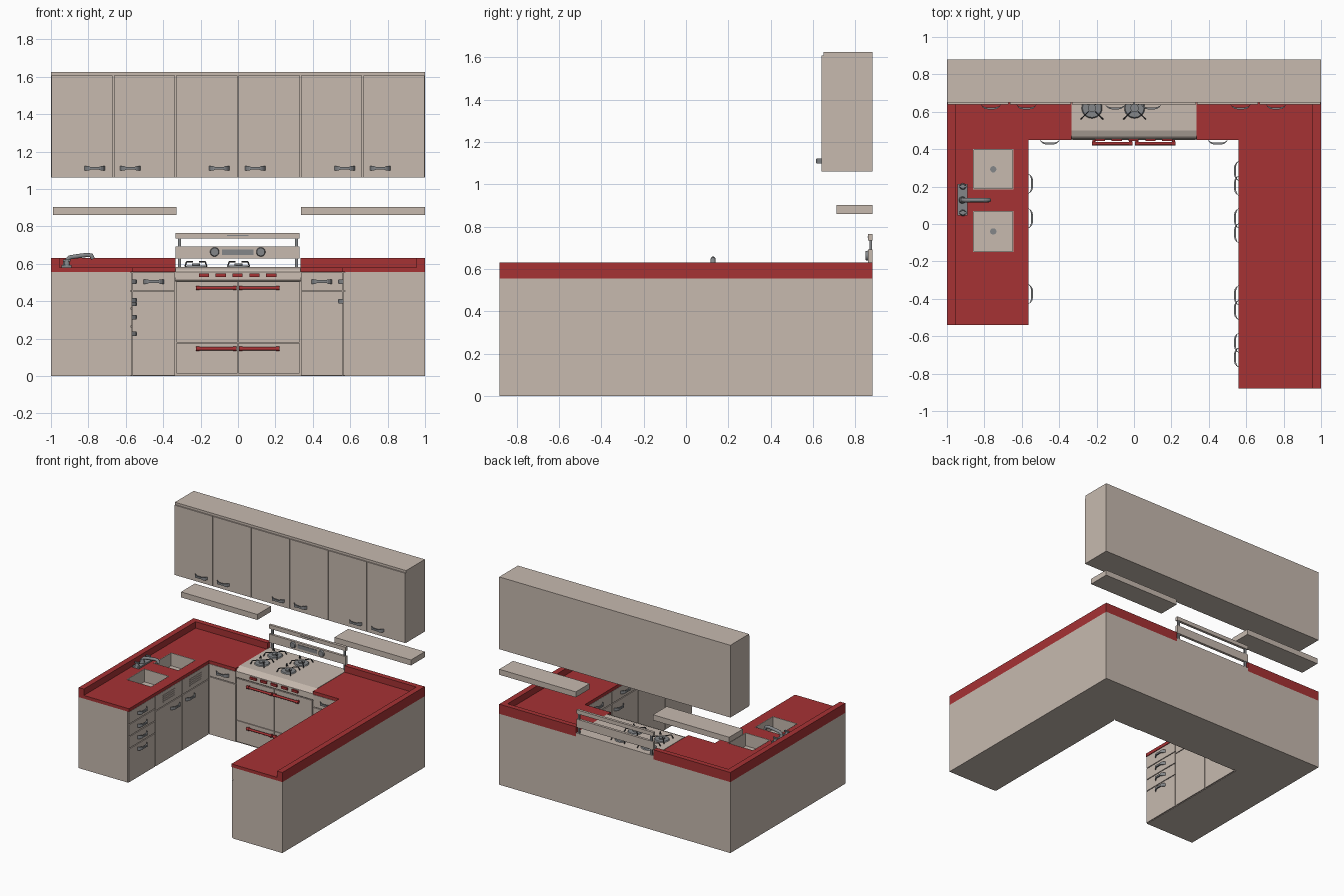
import bpy, bmesh, math
from mathutils import Vector

if "Cube" in bpy.data.objects:
    bpy.data.objects.remove(bpy.data.objects["Cube"])


def material(name, rgb):
    m = bpy.data.materials.new(name)
    m.diffuse_color = (*rgb, 1)
    m.use_nodes = True
    m.node_tree.nodes["Principled BSDF"].inputs["Base Color"].default_value = m.diffuse_color
    return m


BEIGE = material("warm_beige", (0.57, 0.49, 0.43))
RED = material("counter_red", (0.38, 0.032, 0.034))
GREY = material("metal_grey", (0.23, 0.24, 0.25))
DARK = material("burner_dark", (0.07, 0.07, 0.075))


def finish(name, bm, mat):
    bmesh.ops.recalc_face_normals(bm, faces=bm.faces)
    me = bpy.data.meshes.new(name)
    bm.to_mesh(me)
    bm.free()
    me.materials.append(mat)
    ob = bpy.data.objects.new(name, me)
    bpy.context.collection.objects.link(ob)
    return ob


def add_box(bm, x0, x1, y0, y1, z0, z1):
    vs = bmesh.ops.create_cube(bm, size=1)["verts"]
    for v in vs:
        v.co = (x0 if v.co.x < 0 else x1, y0 if v.co.y < 0 else y1, z0 if v.co.z < 0 else z1)


def box(name, x0, x1, y0, y1, z0, z1, mat):
    bm = bmesh.new()
    add_box(bm, x0, x1, y0, y1, z0, z1)
    return finish(name, bm, mat)


def prism(name, pts, vec, mat):
    """Flat outline extruded along vec."""
    bm = bmesh.new()
    f = bm.faces.new([bm.verts.new(p) for p in pts])
    ext = bmesh.ops.extrude_face_region(bm, geom=[f])
    bmesh.ops.translate(bm, vec=vec, verts=[g for g in ext["geom"] if isinstance(g, bmesh.types.BMVert)])
    return finish(name, bm, mat)


def smooth(ob):
    bpy.ops.object.select_all(action="DESELECT")
    ob.select_set(True)
    bpy.context.view_layer.objects.active = ob
    bpy.ops.object.shade_smooth_by_angle()


def rod(name, a, b, r, mat, r2=None, sides=16):
    a, b = Vector(a), Vector(b)
    bm = bmesh.new()
    bmesh.ops.create_cone(bm, cap_ends=True, segments=sides, radius1=r,
                          radius2=r if r2 is None else r2, depth=(b - a).length)
    q = (b - a).to_track_quat("Z", "Y")
    for v in bm.verts:
        v.co = q @ v.co + (a + b) / 2
    ob = finish(name, bm, mat)
    smooth(ob)
    return ob


# Cabinet front planes: normal axis, position, outward sign
FACES = {"left": (0, -0.567, 1), "right": (0, 0.562, -1), "back": (1, 0.452, -1), "upper": (1, 0.64, -1)}
T = 0.009


def panel(face, a0, a1, z0, z1, name="door", t=T, out=0):
    ax, p, s = FACES[face]
    n0, n1 = sorted((p - s * t + s * out, p + s * out))
    g = 0.003
    a0, a1, z0, z1 = a0 + g, a1 - g, z0 + g, z1 - g
    r = (n0, n1, a0, a1) if ax == 0 else (a0, a1, n0, n1)
    return box(f"{face}_{name}", *r, z0, z1, BEIGE)


def handle(face, a, z):
    """Bowed pull, tall at the ends and slim in the middle."""
    ax, p, s = FACES[face]
    bm = bmesh.new()
    rings, n = [], 10
    for i in range(n + 1):
        u = -1 + 2 * i / n
        o, inn = 0.027 * (1 - u ** 4), 0.018 * (1 - u ** 4) - 0.001
        h = 0.012 if abs(u) > 0.45 else 0.007
        ring = []
        for d, hz in ((o, -h), (o, h), (inn, h), (inn, -h)):
            co = (p + s * d, a + u * 0.055, z + hz) if ax == 0 else (a + u * 0.055, p + s * d, z + hz)
            ring.append(bm.verts.new(co))
        rings.append(ring)
    for r0, r1 in zip(rings, rings[1:]):
        for k in range(4):
            bm.faces.new((r0[k], r0[(k + 1) % 4], r1[(k + 1) % 4], r1[k]))
    bm.faces.new(rings[0])
    bm.faces.new(rings[-1])
    finish(f"{face}_handle", bm, GREY)


# Base carcass, U-shaped
L, R, B = -0.567 - T, 0.562 + T, 0.452 + T
carcass = prism("base_carcass", [(-1, -0.54, 0), (L, -0.54, 0), (L, B, 0), (R, B, 0), (R, -0.88, 0),
                                 (1, -0.88, 0), (1, 0.88, 0), (-1, 0.88, 0)], (0, 0, 0.555), BEIGE)

# Countertops with raised rims
CT = 0.58
left_top = prism("left_counter", [(x, y, 0.555) for x, y in
                 [(-1, -0.54), (-0.565, -0.54), (-0.565, 0.45), (-0.335, 0.45), (-0.335, 0.88), (-1, 0.88)]],
                 (0, 0, CT - 0.555), RED)
prism("right_counter", [(x, y, 0.555) for x, y in
      [(1, -0.88), (0.56, -0.88), (0.56, 0.45), (0.335, 0.45), (0.335, 0.88), (1, 0.88)]],
      (0, 0, CT - 0.555), RED)
box("left_rim", -1, -0.955, -0.54, 0.88, CT, 0.63, RED)
box("right_rim", 0.955, 1, -0.88, 0.88, CT, 0.63, RED)
for s in (-1, 1):
    x0, x1 = sorted((s * 0.335, s * 0.955))
    box("back_rim", x0, x1, 0.84, 0.88, CT, 0.63, RED)

# Sink cut-outs, basins and drains
SINKS = [(-0.86, -0.645, 0.185, 0.40), (-0.86, -0.645, -0.15, 0.07)]
bm = bmesh.new()
for sk in SINKS:
    add_box(bm, *sk, 0.46, 0.7)
cutter = finish("sink_cutter", bm, BEIGE)
cutter.hide_render = True
for ob in (carcass, left_top):
    md = ob.modifiers.new("sink_cut", "BOOLEAN")
    md.operation, md.object, md.solver = "DIFFERENCE", cutter, "EXACT"
    bpy.context.view_layer.objects.active = ob
    bpy.ops.object.modifier_apply(modifier=md.name)
bpy.data.objects.remove(cutter)
for sk in SINKS:
    bm = bmesh.new()
    add_box(bm, *sk, 0.46, CT + 0.001)
    bm.normal_update()
    top = max(bm.faces, key=lambda f: f.calc_center_median().z)
    bmesh.ops.inset_region(bm, faces=[top], thickness=0.005)
    ext = bmesh.ops.extrude_face_region(bm, geom=[top])
    bmesh.ops.translate(bm, vec=(0, 0, -0.1), verts=[g for g in ext["geom"] if isinstance(g, bmesh.types.BMVert)])
    bmesh.ops.delete(bm, geom=[top], context="FACES_ONLY") if top.is_valid else None
    finish("sink_basin", bm, BEIGE)
    cx, cy = (sk[0] + sk[1]) / 2, (sk[2] + sk[3]) / 2
    rod("sink_drain", (cx, cy, 0.475), (cx, cy, 0.485), 0.017, GREY)

# Tap: base plate, curved spout, two valves
box("tap_plate", -0.945, -0.89, 0.045, 0.215, CT, 0.592, GREY)
cu = bpy.data.curves.new("tap_spout", "CURVE")
cu.dimensions, cu.bevel_depth, cu.bevel_resolution, cu.use_fill_caps = "3D", 0.012, 3, True
sp = cu.splines.new("POLY")
path = [(-0.918, 0.585), (-0.915, 0.62), (-0.90, 0.634), (-0.86, 0.64), (-0.81, 0.647), (-0.785, 0.645), (-0.775, 0.625)]
sp.points.add(len(path) - 1)
for pt, (x, z) in zip(sp.points, path):
    pt.co = (x, 0.128, z, 1)
cu.materials.append(GREY)
bpy.context.collection.objects.link(bpy.data.objects.new("tap_spout", cu))
rod("tap_collar", (-0.918, 0.128, 0.585), (-0.918, 0.128, 0.62), 0.02, GREY, 0.014)
for y in (0.06, 0.2):
    rod("tap_valve", (-0.915, y, 0.585), (-0.915, y, 0.615), 0.018, GREY, 0.012)
    box("tap_lever", -0.935, -0.895, y - 0.006, y + 0.006, 0.612, 0.622, GREY)

# Left run: four drawers, two doors with vents
zs = [0.0, 0.265, 0.36, 0.455, 0.555]
for z0, z1, hz in zip(zs, zs[1:], (0.225, 0.315, 0.405, 0.505)):
    panel("left", -0.54, -0.21, z0, z1, "drawer")
    handle("left", -0.375, hz)
for y0, hy in ((-0.21, 0.03), (0.12, 0.215)):
    panel("left", y0, y0 + 0.33, 0, 0.435)
    panel("left", y0, y0 + 0.33, 0.435, 0.555, "vent_panel")
    handle("left", hy, 0.385)
    for i in range(4):
        z = 0.465 + i * 0.016
        panel("left", y0 + 0.09, y0 + 0.24, z, z + 0.014, "vent_slat", 0.004, 0.003)

# Right run: four units of drawer over door
for i, hy in enumerate((-0.635, -0.46, 0.03, 0.205)):
    y0 = -0.88 + i * 0.3325
    panel("right", y0, y0 + 0.3325, 0.455, 0.555, "drawer")
    panel("right", y0, y0 + 0.3325, 0, 0.455)
    handle("right", y0 + 0.166, 0.505)
    handle("right", hy, 0.40)

# Back run units beside the stove
for x0, x1 in ((-0.566, -0.335), (0.335, 0.561)):
    panel("back", x0, x1, 0.455, 0.555, "drawer")
    panel("back", x0, x1, 0, 0.455)
    handle("back", (x0 + x1) / 2, 0.505)

# Wall cabinet with six doors
box("wall_cabinet", -1, 1, 0.649, 0.88, 1.06, 1.625, BEIGE)
for i, hx in enumerate((-0.765, -0.575, -0.10, 0.092, 0.57, 0.76)):
    panel("upper", -1 + i / 3, -1 + (i + 1) / 3, 1.058, 1.61)
    handle("upper", hx, 1.11)

# Wall shelves
box("left_shelf", -0.99, -0.33, 0.71, 0.88, 0.86, 0.903, BEIGE)
box("right_shelf", 0.337, 1, 0.71, 0.88, 0.86, 0.903, BEIGE)

# Stove body with sloped control front
prism("stove_body", [(-0.335, y, z) for y, z in [(0.458, 0.005), (0.458, 0.505), (0.452, 0.512), (0.455, 0.556),
      (0.468, 0.57), (0.50, 0.583), (0.88, 0.583), (0.88, 0.005)]], (0.67, 0, 0), BEIGE)
for x0, x1 in ((-0.33, 0), (0, 0.33)):
    for z0, z1, hz in ((0.01, 0.178, 0.145), (0.178, 0.508, 0.47)):
        box("oven_door", x0 + 0.002, x1 - 0.002, 0.448, 0.46, z0 + 0.002, z1 - 0.002, BEIGE)
        a, b = (-0.225, -0.008) if x1 == 0 else (0.005, 0.222)
        rod("oven_handle", (a, 0.43, hz), (b, 0.43, hz), 0.009, RED)
        for x in (a + 0.01, b - 0.01):
            rod("oven_handle_post", (x, 0.43, hz), (x, 0.452, hz), 0.008, RED)
            rod("oven_handle_end", (x - 0.01, 0.43, hz), (x + 0.01, 0.43, hz), 0.0115, RED)
for i in range(5):
    x = -0.182 + i * 0.09
    box("stove_knob", x - 0.027, x + 0.027, 0.443, 0.458, 0.53, 0.548, RED)

# Burners with cross grates
for bx in (-0.225, 0.003):
    for by in (0.62, 0.78):
        rod("burner_plate", (bx, by, 0.582), (bx, by, 0.590), 0.056, GREY, 0.05, 24)
        rod("burner_cap", (bx, by, 0.59), (bx, by, 0.60), 0.022, GREY)
        for k in range(4):
            an = math.pi / 4 + k * math.pi / 2
            c, s = math.cos(an), math.sin(an)
            p = [(bx + c * r, by + s * r, z) for r, z in ((0.083, 0.585), (0.07, 0.611), (0.025, 0.611))]
            rod("grate_leg", p[0], p[1], 0.004, DARK, sides=6)
            rod("grate_arm", p[1], p[2], 0.004, DARK, sides=6)

# Stove backguard: posts, dial panel, top ledge
for x in (-0.313, 0.313):
    box("guard_post", x - 0.008, x + 0.008, 0.866, 0.878, 0.58, 0.737, GREY)
box("guard_panel", -0.335, 0.33, 0.86, 0.88, 0.628, 0.692, BEIGE)
box("guard_ledge", -0.335, 0.33, 0.86, 0.88, 0.735, 0.765, BEIGE)
box("ledge_inlay", -0.06, 0.055, 0.857, 0.862, 0.748, 0.753, GREY)
box("guard_display", -0.085, 0.083, 0.856, 0.862, 0.648, 0.677, GREY)
for x in (-0.125, 0.122):
    rod("guard_dial", (x, 0.862, 0.663), (x, 0.848, 0.663), 0.025, GREY, 0.021, 20)
